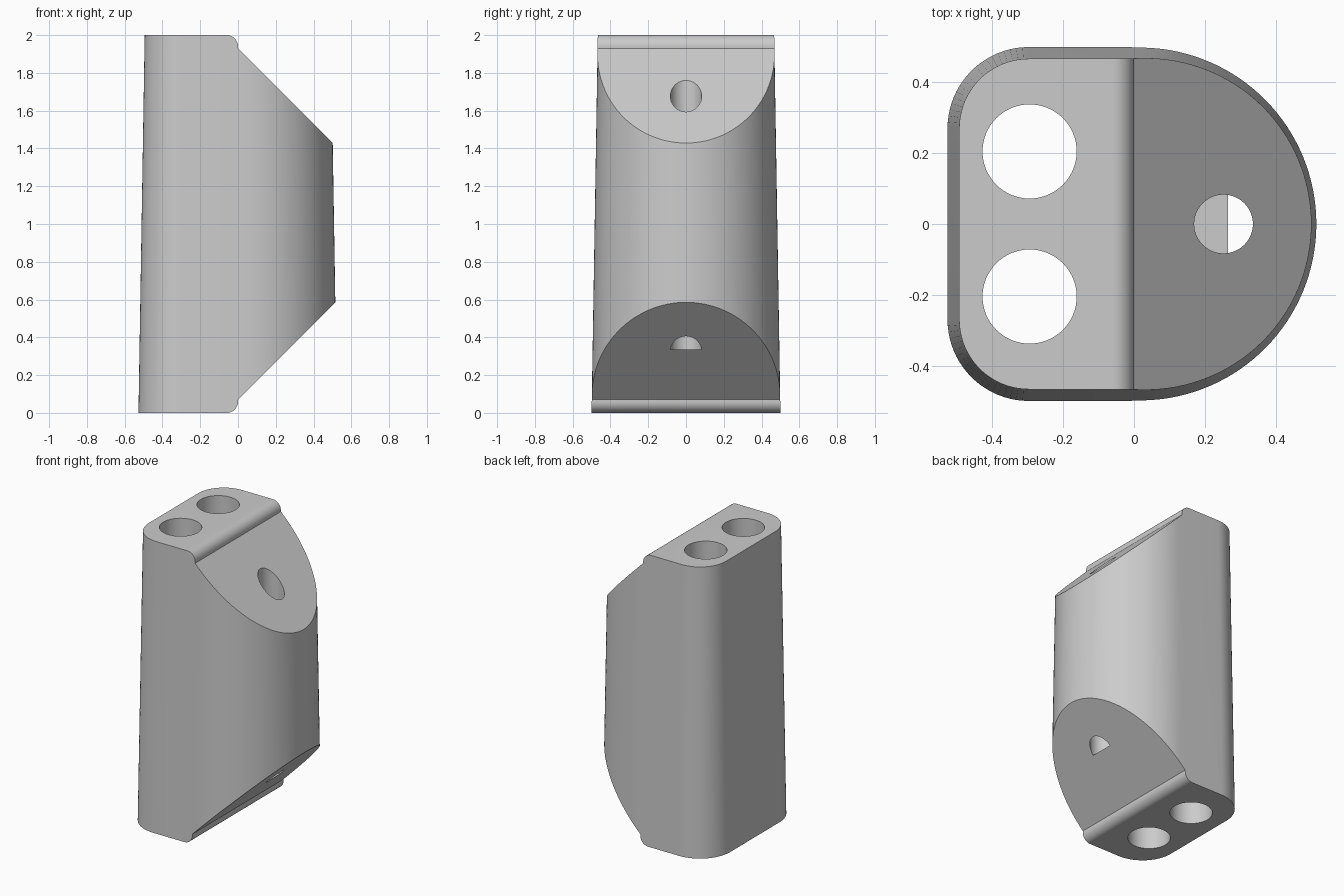
import bpy, bmesh
from math import sin, cos, pi, radians

cube = bpy.data.objects.get("Cube")
if cube:
    bpy.data.objects.remove(cube, do_unlink=True)

grey = bpy.data.materials.new("light grey")
grey.use_nodes = True
colour = (0.6, 0.6, 0.6, 1)
grey.diffuse_color = colour
grey.node_tree.nodes["Principled BSDF"].inputs["Base Color"].default_value = colour


def arc(cx, cy, r, start, end, steps):
    angles = [radians(start + (end - start) * i / steps) for i in range(steps + 1)]
    return [(cx + r * cos(a), cy + r * sin(a)) for a in angles]


def loft(name, lower, upper):
    """Solid between two matching rings of points."""
    bm = bmesh.new()
    a = [bm.verts.new(p) for p in lower]
    b = [bm.verts.new(p) for p in upper]
    bm.faces.new(a)
    bm.faces.new(b)
    for i in range(len(a)):
        j = (i + 1) % len(a)
        bm.faces.new((a[i], a[j], b[j], b[i]))
    bmesh.ops.recalc_face_normals(bm, faces=bm.faces)
    mesh = bpy.data.meshes.new(name)
    bm.to_mesh(mesh)
    bm.free()
    mesh.materials.append(grey)
    obj = bpy.data.objects.new(name, mesh)
    bpy.context.collection.objects.link(obj)
    return obj


def outline(z, inset):
    """D-shaped plan: round nose at +x, rounded corners at -x."""
    corner = 0.23 - inset
    pts = arc(0.025, 0, 0.5 - inset, -90, 90, 64)
    pts += arc(-0.297, 0.27, corner, 90, 180, 20)
    pts += arc(-0.297, -0.27, corner, 180, 270, 20)
    return [(x, y, z) for x, y in pts]


def boolean(target, cutter, operation):
    mod = target.modifiers.new(cutter.name, "BOOLEAN")
    mod.operation = operation
    mod.solver = "EXACT"
    mod.object = cutter
    bpy.context.view_layer.objects.active = target
    bpy.ops.object.modifier_apply(modifier=mod.name)
    bpy.data.objects.remove(cutter, do_unlink=True)


def hole(name, x, y, r, low, high):
    ring = arc(x, y, r, 0, 360, 64)[:-1]
    return loft(name, [(*p, low) for p in ring], [(*p, high) for p in ring])


# Tapered body
body = loft("tapered_block", outline(0, 0), outline(2, 0.033))

# Side profile: rounded lips and sloping ends
lower_half = [(-1, -0.1), (-0.8, 0)] + arc(-0.06, 0.06, 0.06, -90, 0, 12)
lower_half += [(0, 0.07), (0.7, 0.77)]
lower_half[0:2] = [(-1, 0)]
profile = lower_half + [(x, 2 - z) for x, z in reversed(lower_half)]
sides = loft("side_profile", [(x, -1, z) for x, z in profile],
             [(x, 1, z) for x, z in profile])
boolean(body, sides, "INTERSECT")

# Two through holes and the flat-bottomed hole in the nose
for side in (-1, 1):
    boolean(body, hole("through_hole", -0.295, side * 0.205, 0.133, -0.5, 2.5), "DIFFERENCE")
boolean(body, hole("nose_hole", 0.253, 0, 0.083, 0.335, 2.5), "DIFFERENCE")

bpy.ops.object.select_all(action="DESELECT")
body.select_set(True)
bpy.context.view_layer.objects.active = body
bpy.ops.object.shade_smooth_by_angle(angle=radians(25))
